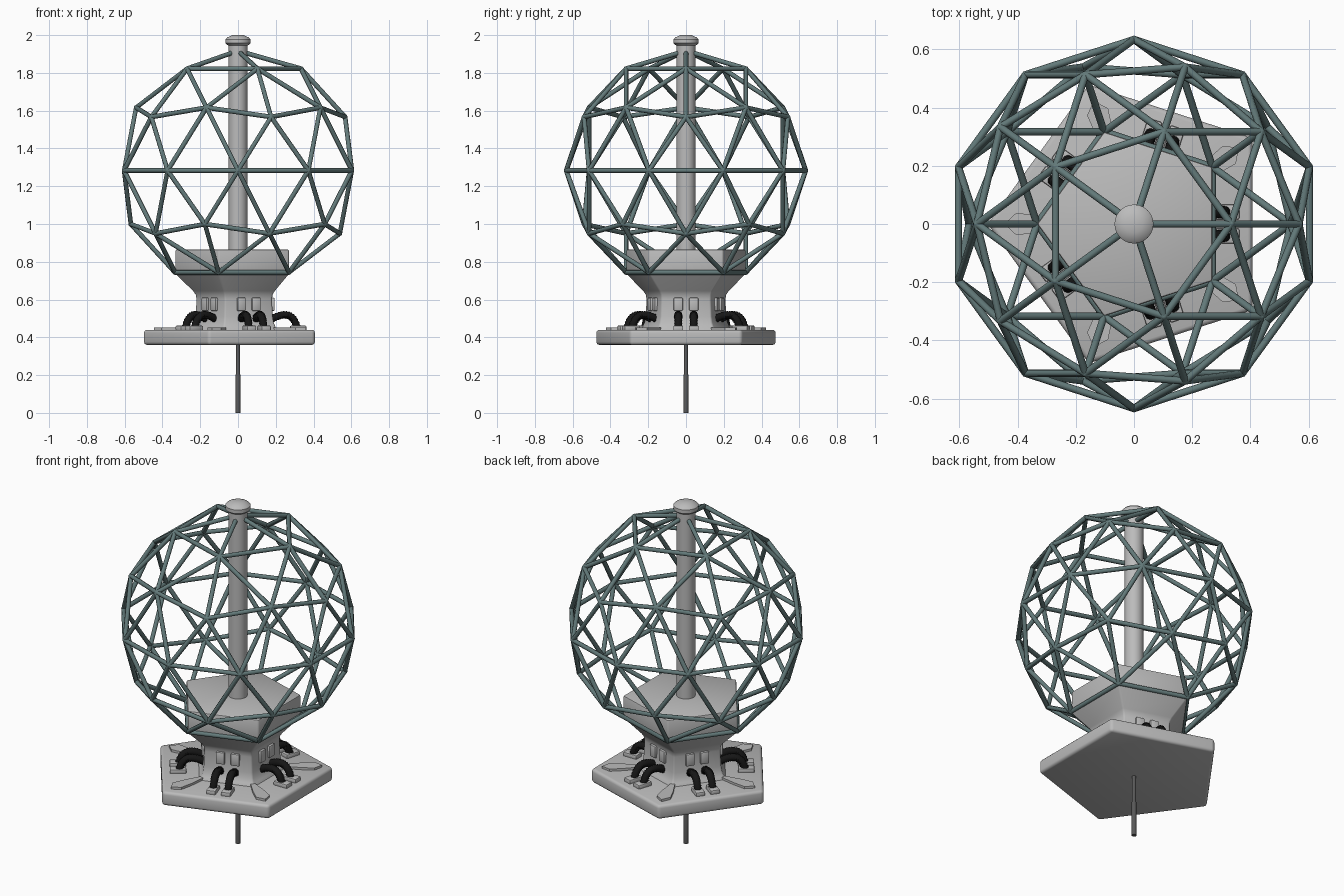
import bpy, bmesh, math
from mathutils import Vector, Matrix

if "Cube" in bpy.data.objects:
    bpy.data.objects.remove(bpy.data.objects["Cube"])


def material(name, rgb):
    m = bpy.data.materials.new(name)
    m.diffuse_color = (*rgb, 1)
    m.use_nodes = True
    m.node_tree.nodes["Principled BSDF"].inputs["Base Color"].default_value = m.diffuse_color
    return m


GREY = material("light_grey", (0.50, 0.50, 0.50))
TEAL = material("teal_grey", (0.125, 0.195, 0.195))
BLACK = material("black_rubber", (0.008, 0.008, 0.008))
DARK = material("dark_grey", (0.10, 0.10, 0.10))


def finish(bm, name, mat, angle=35):
    bmesh.ops.recalc_face_normals(bm, faces=bm.faces)
    me = bpy.data.meshes.new(name)
    bm.to_mesh(me)
    bm.free()
    me.materials.append(mat)
    ob = bpy.data.objects.new(name, me)
    bpy.context.collection.objects.link(ob)
    bpy.ops.object.select_all(action='DESELECT')
    ob.select_set(True)
    bpy.context.view_layer.objects.active = ob
    bpy.ops.object.shade_smooth_by_angle(angle=math.radians(angle))
    return ob


def bevel_sharp(bm, width, segments=3, limit=35):
    bm.normal_update()
    bmesh.ops.recalc_face_normals(bm, faces=bm.faces)
    edges = [e for e in bm.edges if e.calc_face_angle(0) > math.radians(limit)]
    bmesh.ops.bevel(bm, geom=edges, offset=width, segments=segments,
                    profile=0.5, affect='EDGES', clamp_overlap=True)


def loft(profile, sides, start=0.0):
    """Stack of regular polygons from (radius, z) pairs."""
    bm = bmesh.new()
    rings = []
    for r, z in profile:
        rings.append([bm.verts.new((r * math.cos(start + 2 * math.pi * i / sides),
                                    r * math.sin(start + 2 * math.pi * i / sides), z))
                      for i in range(sides)])
    for a, b in zip(rings, rings[1:]):
        for i in range(sides):
            j = (i + 1) % sides
            bm.faces.new((a[i], a[j], b[j], b[i]))
    bm.faces.new(rings[0][::-1])
    bm.faces.new(rings[-1])
    return bm


def prism(outline, z0, z1):
    bm = bmesh.new()
    low = [bm.verts.new((x, y, z0)) for x, y in outline]
    top = [bm.verts.new((x, y, z1)) for x, y in outline]
    n = len(outline)
    for i in range(n):
        j = (i + 1) % n
        bm.faces.new((low[i], low[j], top[j], top[i]))
    bm.faces.new(low[::-1])
    bm.faces.new(top)
    return bm


def box(x0, x1, y0, y1, z0, z1):
    return prism([(x0, y0), (x1, y0), (x1, y1), (x0, y1)], z0, z1)


def five_fold(bm, offset=0.0):
    """Copies a part around z at 72 degree steps."""
    bmesh.ops.rotate(bm, verts=bm.verts, matrix=Matrix.Rotation(offset, 3, 'Z'))
    base = bm.verts[:] + bm.edges[:] + bm.faces[:]
    for k in range(1, 5):
        new = bmesh.ops.duplicate(bm, geom=base)["geom"]
        bmesh.ops.rotate(bm, verts=[v for v in new if isinstance(v, bmesh.types.BMVert)],
                         matrix=Matrix.Rotation(math.radians(72 * k), 3, 'Z'))
    return bm


P = math.radians(36)

# pentagonal base plate
bm = loft([(0.503, 0.36), (0.503, 0.44)], 5, P)
bevel_sharp(bm, 0.016)
finish(bm, "base_plate", GREY)

# waisted pedestal with pentagonal block on top
bm = loft([(0.262, 0.435), (0.245, 0.455), (0.233, 0.48), (0.227, 0.51), (0.222, 0.60),
           (0.226, 0.625), (0.24, 0.645), (0.333, 0.735), (0.333, 0.865)], 5, P)
bevel_sharp(bm, 0.008, 2)
finish(bm, "pedestal", GREY)

# mast and its cap
finish(loft([(0.05, 0.85), (0.05, 1.96)], 24), "mast", GREY)
finish(loft([(0.052, 1.945), (0.067, 1.957), (0.067, 1.978), (0.058, 1.987),
             (0.03, 2.0)], 24), "mast_cap", GREY)

# ground spike
finish(loft([(0.013, 0.0), (0.013, 0.2), (0.011, 0.205), (0.011, 0.37)], 12), "ground_spike", DARK)

# pointed plates towards the base corners
bm = prism([(0.445, 0), (0.405, 0.038), (0.33, 0.03), (0.24, 0.012),
            (0.24, -0.012), (0.33, -0.03), (0.405, -0.038)], 0.435, 0.453)
finish(five_fold(bm, P), "corner_plates", GREY)

for side, label in ((-1, "right"), (1, "left")):
    y = side * 0.041
    # wall pads above the cables
    bm = box(0.17, 0.194, y - 0.024, y + 0.024, 0.54, 0.61)
    bevel_sharp(bm, 0.006, 2)
    finish(five_fold(bm), "wall_pads_" + label, GREY)
    # cable sockets on the base plate
    bm = box(0.275, 0.362, y - 0.026, y + 0.026, 0.435, 0.462)
    bevel_sharp(bm, 0.006, 2)
    finish(five_fold(bm), "cable_sockets_" + label, GREY)
    # ribbed cables arching from the pedestal to the plate
    a, b, c, d = [Vector(p) for p in ((0.175, y, 0.495), (0.235, y, 0.53),
                                      (0.295, y, 0.535), (0.312, y, 0.45))]
    bm = bmesh.new()
    rings, steps, n = [], 28, 10
    for i in range(steps + 1):
        t = i / steps
        s = 1 - t
        pos = a * s**3 + b * 3 * s * s * t + c * 3 * s * t * t + d * t**3
        tan = ((b - a) * s * s + (c - b) * 2 * s * t + (d - c) * t * t).normalized()
        across = Vector((0, 1, 0))
        up = tan.cross(across)
        r = 0.022 if i % 2 else 0.0185
        rings.append([bm.verts.new(pos + r * (across * math.cos(2 * math.pi * k / n)
                                              + up * math.sin(2 * math.pi * k / n)))
                      for k in range(n)])
    for p, q in zip(rings, rings[1:]):
        for k in range(n):
            m = (k + 1) % n
            bm.faces.new((p[k], p[m], q[m], q[k]))
    bm.faces.new(rings[0])
    bm.faces.new(rings[-1])
    finish(five_fold(bm), "cables_" + label, BLACK, 60)

# geodesic cage: struts along the edges of an open-bottomed icosphere
R, ZC, BAR = 0.634, 1.283, 0.0125
ico = bmesh.new()
bmesh.ops.create_icosphere(ico, subdivisions=2, radius=R)
ref = next(v.co for v in ico.verts if abs(v.co.z / R - 0.4472) < 0.02)
bmesh.ops.rotate(ico, verts=ico.verts,
                 matrix=Matrix.Rotation(-math.atan2(ref.y, ref.x), 3, 'Z'))
bmesh.ops.delete(ico, geom=[v for v in ico.verts if v.co.z < -0.95 * R], context='VERTS')
bm = bmesh.new()
centre = Vector((0, 0, ZC))
for e in ico.edges:
    p, q = e.verts[0].co, e.verts[1].co
    rot = (q - p).to_track_quat('Z', 'Y').to_matrix().to_4x4()
    bmesh.ops.create_cone(bm, cap_ends=True, segments=8, radius1=BAR, radius2=BAR,
                          depth=(q - p).length,
                          matrix=Matrix.Translation((p + q) / 2 + centre) @ rot)
for v in ico.verts:
    bmesh.ops.create_icosphere(bm, subdivisions=2, radius=BAR * 1.05,
                               matrix=Matrix.Translation(v.co + centre))
ico.free()
finish(bm, "geodesic_cage", TEAL, 50)
